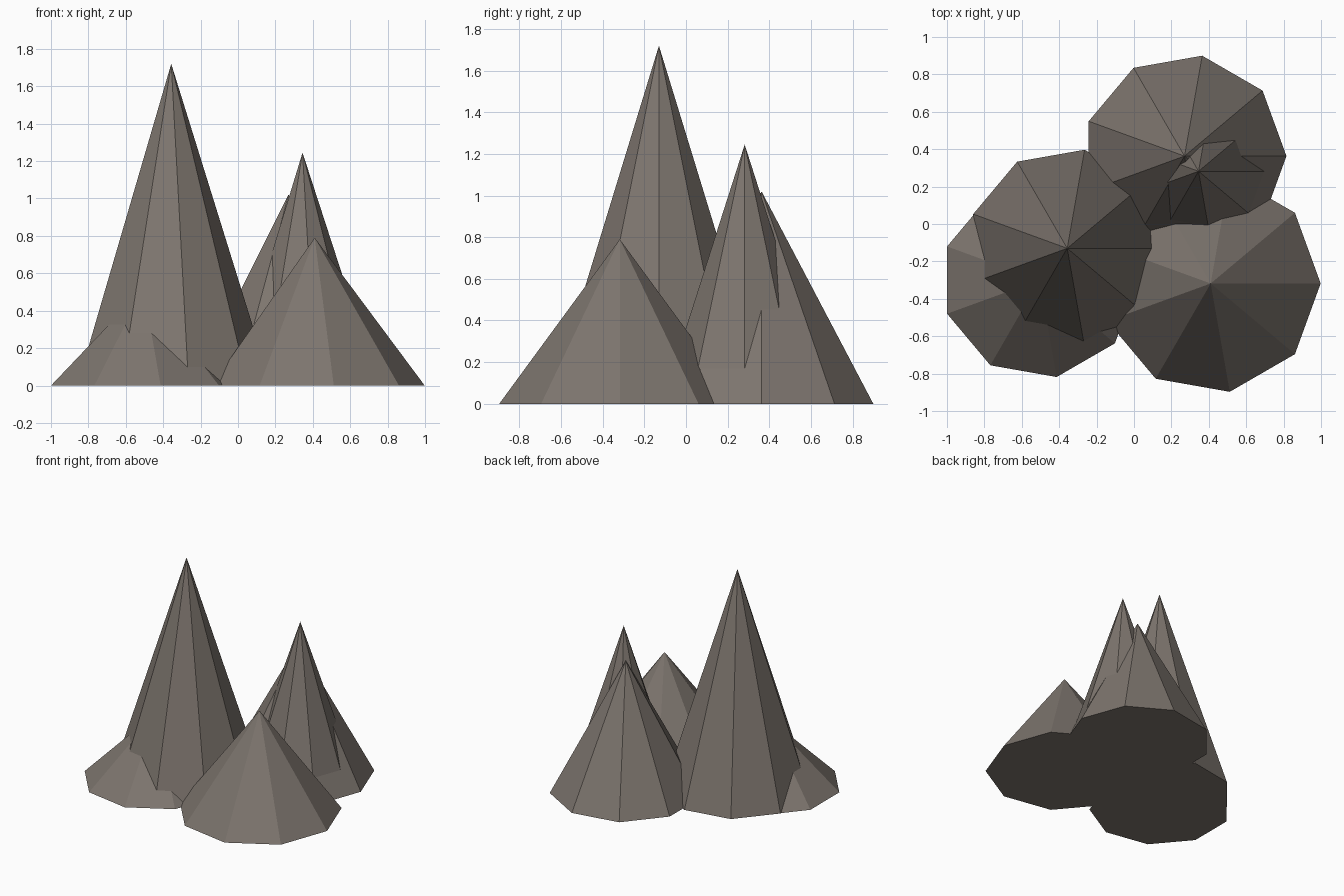
import bpy
import bmesh
from math import cos, sin, tau

cube = bpy.data.objects.get("Cube")
if cube:
    bpy.data.objects.remove(cube, do_unlink=True)

SIDES = 9

# Single warm grey rock colour
rock = bpy.data.materials.new("warm_grey_rock")
rock.use_nodes = True
color = (0.205, 0.178, 0.156, 1.0)
rock.diffuse_color = color
bsdf = next(n for n in rock.node_tree.nodes if n.type == 'BSDF_PRINCIPLED')
bsdf.inputs["Base Color"].default_value = color
bsdf.inputs["Roughness"].default_value = 0.9


def spire(name, x, y, radius, height):
    """Flat-shaded nine-sided cone with one base corner on +x."""
    bm = bmesh.new()
    ring = [bm.verts.new((radius * cos(tau * i / SIDES),
                          radius * sin(tau * i / SIDES), 0))
            for i in range(SIDES)]
    tip = bm.verts.new((0, 0, height))
    bm.faces.new(reversed(ring))
    for i in range(SIDES):
        bm.faces.new((ring[i], ring[(i + 1) % SIDES], tip))
    mesh = bpy.data.meshes.new(name)
    bm.to_mesh(mesh)
    bm.free()
    mesh.materials.append(rock)
    obj = bpy.data.objects.new(name, mesh)
    obj.location = (x, y, 0)
    bpy.context.collection.objects.link(obj)
    return obj


# Overlapping rock spires: centre, base radius, height
spire("tall_spire", -0.357, -0.13, 0.535, 1.72)
spire("front_mound", 0.41, -0.318, 0.588, 0.79)
spire("low_mound", -0.505, -0.30, 0.526, 0.52)
spire("back_spire", 0.27, 0.363, 0.545, 1.02)
spire("slim_spire", 0.345, 0.282, 0.405, 1.245)
